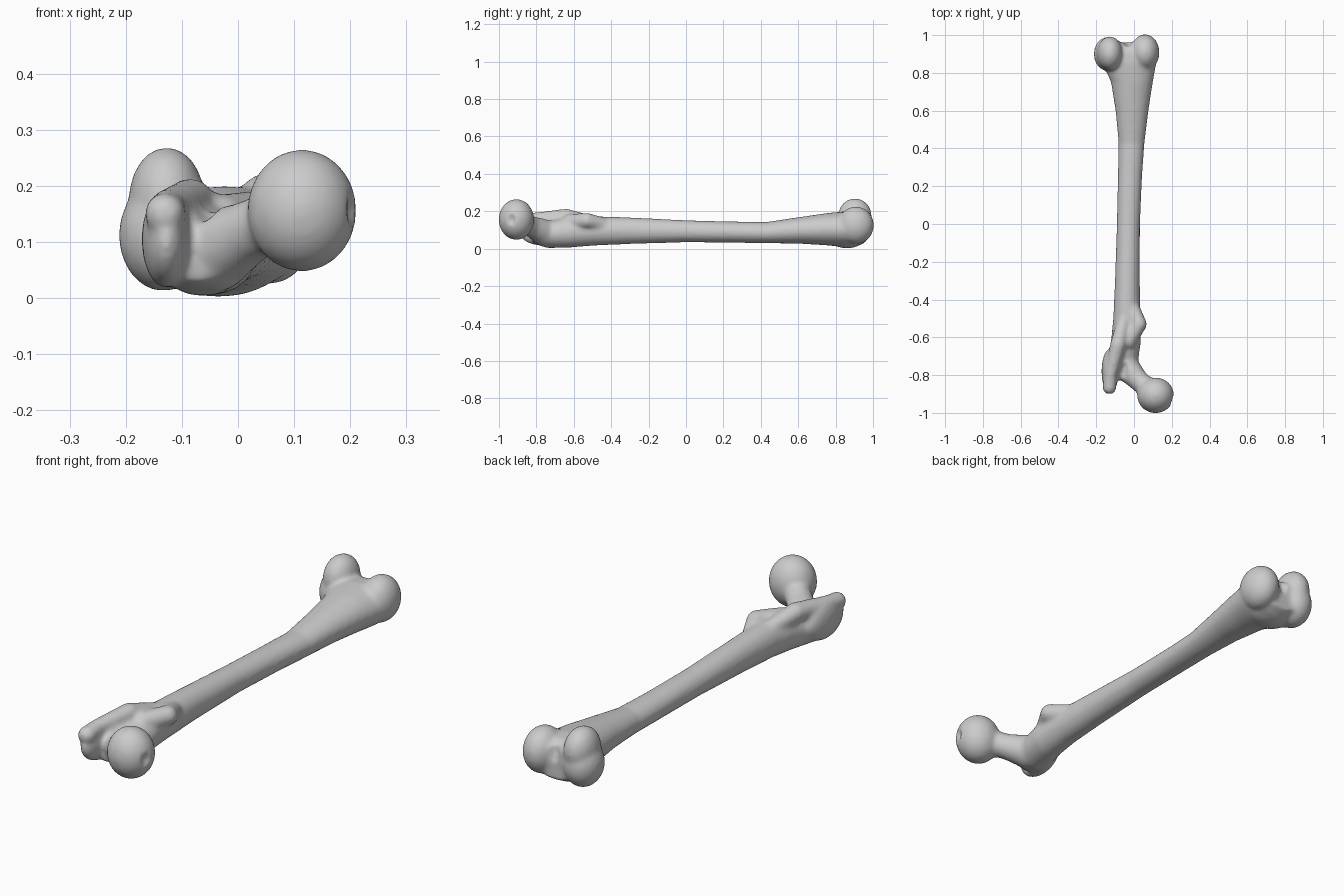
import bpy, bmesh, math
from mathutils import Vector, Matrix

if "Cube" in bpy.data.objects:
    bpy.data.objects.remove(bpy.data.objects["Cube"])


def mesh_object(name, bm):
    bmesh.ops.recalc_face_normals(bm, faces=bm.faces)
    me = bpy.data.meshes.new(name)
    bm.to_mesh(me)
    bm.free()
    ob = bpy.data.objects.new(name, me)
    bpy.context.collection.objects.link(ob)
    return ob


def skin_rings(bm, rings):
    n = len(rings[0])
    for a, b in zip(rings, rings[1:]):
        for i in range(n):
            bm.faces.new((a[i], a[(i + 1) % n], b[(i + 1) % n], b[i]))
    bm.faces.new(rings[0])
    bm.faces.new(rings[-1])


def shaft_loft(name, rows, n=24):
    """Rows: y, left, right, bottom, top."""
    bm, rings = bmesh.new(), []
    for y, x0, x1, z0, z1 in rows:
        rings.append([bm.verts.new(((x0 + x1) / 2 + (x1 - x0) / 2 * math.cos(t), y,
                                    (z0 + z1) / 2 + (z1 - z0) / 2 * math.sin(t)))
                      for t in (math.tau * i / n for i in range(n))])
    skin_rings(bm, rings)
    return mesh_object(name, bm)


def ball(name, c, r, turn=0):
    bm = bmesh.new()
    m = Matrix.Translation(c) @ Matrix.Rotation(math.radians(turn), 4, 'Z') @ Matrix.Diagonal((*r, 1))
    bmesh.ops.create_uvsphere(bm, u_segments=24, v_segments=14, radius=1, matrix=m)
    return mesh_object(name, bm)


def limb(name, pts, n=16):
    """Round tube through (x, y, z, radius) points with ball joints."""
    obs = []
    for a, b in zip(pts, pts[1:]):
        p, q = Vector(a[:3]), Vector(b[:3])
        bm = bmesh.new()
        m = Matrix.Translation((p + q) / 2) @ (q - p).to_track_quat('Z', 'Y').to_matrix().to_4x4()
        bmesh.ops.create_cone(bm, cap_ends=True, segments=n, radius1=a[3], radius2=b[3],
                              depth=(q - p).length, matrix=m)
        obs.append(mesh_object(name, bm))
    return obs + [ball(name, p[:3], (p[3],) * 3) for p in pts]


# Shaft flaring towards both ends
femur = shaft_loft("femur", [
    (-0.82, -0.13, -0.02, 0.03, 0.12), (-0.74, -0.15, 0.02, 0.003, 0.15),
    (-0.62, -0.122, 0.037, 0.006, 0.17), (-0.50, -0.11, 0.035, 0.016, 0.174),
    (-0.30, -0.101, 0.031, 0.025, 0.167), (0.0, -0.091, 0.032, 0.034, 0.152),
    (0.25, -0.086, 0.043, 0.032, 0.145), (0.43, -0.082, 0.056, 0.029, 0.143),
    (0.60, -0.098, 0.077, 0.027, 0.168), (0.75, -0.122, 0.1, 0.018, 0.19),
    (0.85, -0.165, 0.118, 0.008, 0.2), (0.91, -0.17, 0.11, 0.01, 0.195),
    (0.96, -0.14, 0.09, 0.035, 0.17)])

# Head and neck
parts = [ball("head", (0.114, -0.907, 0.156), (0.098, 0.095, 0.109))]
parts += limb("neck", [(-0.045, -0.755, 0.085, 0.075), (0.02, -0.825, 0.118, 0.056),
                       (0.09, -0.885, 0.148, 0.055)])
# Greater trochanter and the crest down to the shaft
parts += [ball("greater_trochanter", (-0.127, -0.78, 0.105), (0.045, 0.12, 0.088), 0)]
parts += limb("crest", [(-0.13, -0.865, 0.15, 0.037), (-0.125, -0.80, 0.16, 0.034),
                        (-0.085, -0.64, 0.172, 0.042), (-0.05, -0.5, 0.14, 0.035)])
# Lesser trochanter
parts += limb("lesser_trochanter", [(-0.03, -0.62, 0.14, 0.045), (0.026, -0.53, 0.15, 0.042),
                                    (-0.02, -0.42, 0.12, 0.04)])
# Knee condyles
parts += [ball("outer_condyle_back", (-0.127, 0.903, 0.175), (0.068, 0.09, 0.094)),
          ball("outer_condyle_front", (-0.133, 0.9, 0.112), (0.08, 0.092, 0.1)),
          ball("inner_condyle", (0.058, 0.908, 0.125), (0.077, 0.097, 0.1)),
          ball("kneecap_surface", (-0.035, 0.86, 0.07), (0.12, 0.1, 0.068))]

# Fuse the parts into one bone
bpy.ops.object.select_all(action='DESELECT')
for o in [femur] + parts:
    o.select_set(True)
bpy.context.view_layer.objects.active = femur
bpy.ops.object.join()
rm = femur.modifiers.new("fuse", 'REMESH')
rm.mode, rm.voxel_size = 'VOXEL', 0.008

# Hollows: trochanter pit, notch between condyles, dimple on head
cutters = [ball("pit_cutter", (-0.06, -0.80, 0.2), (0.032, 0.11, 0.065), -14),
           ball("notch_cutter", (-0.032, 1.01, 0.2), (0.038, 0.075, 0.13)),
           ball("dimple_cutter", (0.213, -0.935, 0.155), (0.022, 0.024, 0.034))]
for c in cutters:
    b = femur.modifiers.new(c.name, 'BOOLEAN')
    b.operation, b.object, b.solver = 'DIFFERENCE', c, 'EXACT'
    c.hide_render = True

# Even out and soften
rm = femur.modifiers.new("even", 'REMESH')
rm.mode, rm.voxel_size = 'VOXEL', 0.008
sm = femur.modifiers.new("soften", 'SMOOTH')
sm.factor, sm.iterations = 0.5, 8
for m in list(femur.modifiers):
    bpy.ops.object.modifier_apply(modifier=m.name)
for c in cutters:
    bpy.data.objects.remove(c)
bpy.ops.object.shade_smooth()
